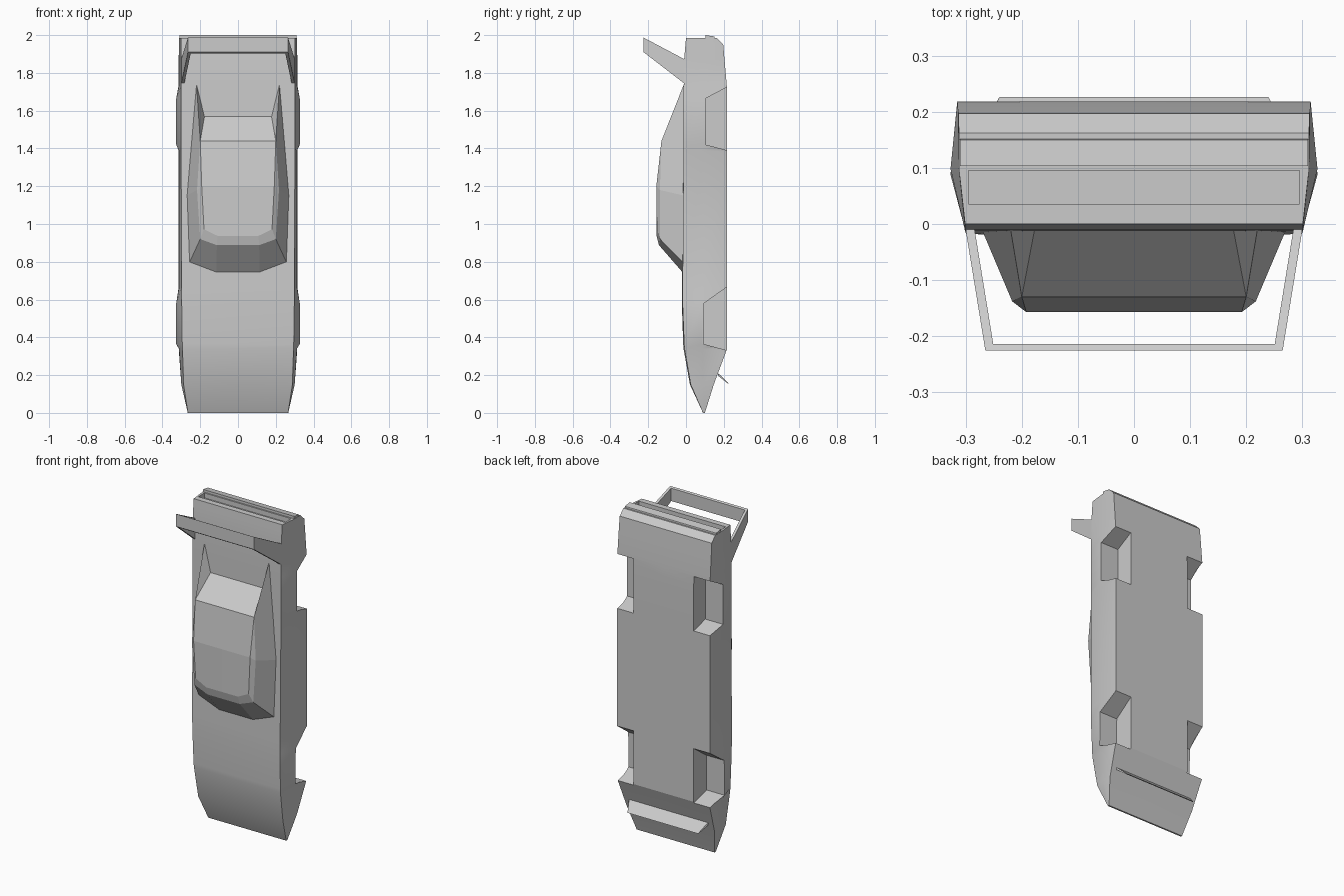
import bpy, bmesh, math

paint = bpy.data.materials.new("plain grey")
paint.diffuse_color = (0.6, 0.6, 0.6, 1)


def make(name, verts, faces):
    """Mesh object from points and faces, normals made consistent."""
    bm = bmesh.new()
    vs = [bm.verts.new(v) for v in verts]
    for f in faces:
        bm.faces.new([vs[i] for i in f])
    bmesh.ops.recalc_face_normals(bm, faces=bm.faces)
    me = bpy.data.meshes.new(name)
    bm.to_mesh(me)
    bm.free()
    me.materials.append(paint)
    ob = bpy.data.objects.new(name, me)
    bpy.context.collection.objects.link(ob)
    return ob


def loft(name, rings):
    """Skin equal-length closed rings and cap both ends."""
    n = len(rings[0])
    verts = [p for r in rings for p in r]
    faces = [(k * n + i, k * n + (i + 1) % n, (k + 1) * n + (i + 1) % n, (k + 1) * n + i)
             for k in range(len(rings) - 1) for i in range(n)]
    last = (len(rings) - 1) * n
    faces += [tuple(range(n)), tuple(range(last, last + n))]
    return make(name, verts, faces)


def prism(name, x0, x1, profile):
    """Extrude a (y, z) outline between two x positions."""
    return loft(name, [[(x, y, z) for y, z in profile] for x in (x0, x1)])


def activate(ob):
    bpy.ops.object.select_all(action='DESELECT')
    ob.select_set(True)
    bpy.context.view_layer.objects.active = ob


def cut(ob, cutter):
    activate(ob)
    m = ob.modifiers.new("cut", 'BOOLEAN')
    m.operation = 'DIFFERENCE'
    m.solver = 'EXACT'
    m.object = cutter
    bpy.ops.object.modifier_apply(modifier=m.name)
    bpy.data.objects.remove(cutter)


# Body: z, top y, mid y, bottom y, top / mid / bottom half width, hood crease
stations = [
    (0.00, 0.090, 0.095, 0.100, 0.265, 0.266, 0.265, 0),
    (0.15, 0.025, 0.090, 0.147, 0.288, 0.300, 0.298, 0.004),
    (0.34, -0.008, 0.088, 0.218, 0.294, 0.312, 0.314, 0.005),
    (0.365, -0.010, 0.088, 0.218, 0.295, 0.327, 0.315, 0.005),
    (0.58, -0.018, 0.088, 0.218, 0.298, 0.327, 0.315, 0.004),
    (0.66, -0.018, 0.088, 0.218, 0.299, 0.313, 0.315, 0.003),
    (1.39, -0.013, 0.098, 0.218, 0.301, 0.313, 0.315, 0),
    (1.42, -0.013, 0.098, 0.218, 0.301, 0.327, 0.315, 0),
    (1.665, -0.012, 0.098, 0.218, 0.301, 0.327, 0.315, 0),
    (1.73, -0.012, 0.098, 0.216, 0.301, 0.313, 0.315, 0),
    (1.87, -0.010, 0.098, 0.204, 0.301, 0.312, 0.314, 0),
    (1.95, -0.003, 0.098, 0.197, 0.301, 0.312, 0.313, 0),
    (1.985, 0.000, 0.098, 0.162, 0.301, 0.312, 0.312, 0),
]
rings = []
for z, yt, ym, yb, wt, wm, wb, c in stations:
    rings.append([(0, yt - c, z), (wt, yt, z), (wm, ym, z), (wb, yb, z),
                  (0, yb, z), (-wb, yb, z), (-wm, ym, z), (-wt, yt, z)])
body = loft("car_body", rings)

# Wheel wells
front_well = [(0.25, 0.69), (0.095, 0.58), (0.092, 0.365), (0.25, 0.323)]
rear_well = [(0.25, 1.742), (0.105, 1.665), (0.105, 1.42), (0.25, 1.382)]
for outline in (front_well, rear_well):
    for s in (1, -1):
        cut(body, prism("well_cutter", s * 0.205, s * 0.4, outline))

# Recessed rear light panel
cut(body, prism("panel_cutter", -0.295, 0.295,
                [(0.036, 1.955), (0.095, 1.955), (0.095, 2.05), (0.036, 2.05)]))
activate(body)
bpy.ops.object.shade_smooth_by_angle(angle=math.radians(20))

# Rear bumper bar
prism("rear_bumper", -0.31, 0.31,
      [(0.103, 1.95), (0.103, 2.0), (0.15, 1.993), (0.16, 1.95)])

# Cabin: right half, mirrored
p = dict(
    b0=(0, -0.01, 0.735), b1=(0.115, -0.01, 0.735), b2=(0.26, -0.008, 0.79),
    b3=(0.272, -0.008, 1.15), tip=(0.22, -0.009, 1.745),
    t0=(0, -0.143, 0.888), t1=(0.112, -0.143, 0.888), s1=(0.2, -0.137, 0.92),
    f0=(0, -0.156, 0.937), f1=(0.108, -0.156, 0.937), r1=(0.18, -0.154, 0.972),
    s2=(0.217, -0.138, 1.18), r2=(0.192, -0.157, 1.2), m0=(0, -0.157, 1.2),
    r3=(0.2, -0.13, 1.44), k0=(0, -0.13, 1.44),
    e1=(0.177, -0.009, 1.572), e0=(0, -0.009, 1.572))
panels = ["b0 b1 t1 t0", "b1 b2 s1 t1",             # windscreen
          "t0 t1 f1 f0", "t1 s1 r1 f1",             # front roof bevel
          "f0 f1 r1 r2 m0", "m0 r2 r3 k0",          # roof
          "s1 s2 r2 r1", "s2 r3 r2",                # side bevel
          "b2 b3 s2 s1", "b3 tip r3 s2",            # side windows
          "k0 r3 e1 e0", "r3 tip e1",               # rear window, buttress
          "b0 b1 b2 b3 tip e1 e0"]                  # hidden base
keys = list(p)
cabin = make("cabin", list(p.values()),
             [[keys.index(k) for k in f.split()] for f in panels])
activate(cabin)
mirror = cabin.modifiers.new("mirror", 'MIRROR')
bpy.ops.object.modifier_apply(modifier=mirror.name)

# Rear wing: two leaning end plates and a bar
for s, side in ((1, "right"), (-1, "left")):
    plate = []
    for t in (0, 0.016):
        plate.append([(s * (x - t), y, z) for x, y, z in (
            (0.301, -0.004, 1.74), (0.301, -0.004, 1.87),
            (0.265, -0.225, 1.987), (0.265, -0.225, 1.91))])
    loft("wing_plate_" + side, plate)
prism("wing_bar", -0.264, 0.264,
      [(-0.225, 1.91), (-0.225, 1.987), (-0.214, 1.981), (-0.214, 1.902)])

# Front splitter lip under the nose, narrowing outward
loft("front_splitter", [
    [(-0.27, 0.165, 0.215), (0.27, 0.165, 0.215), (0.27, 0.172, 0.195), (-0.27, 0.172, 0.195)],
    [(-0.24, 0.226, 0.157), (0.24, 0.226, 0.157), (0.24, 0.222, 0.155), (-0.24, 0.222, 0.155)]])
